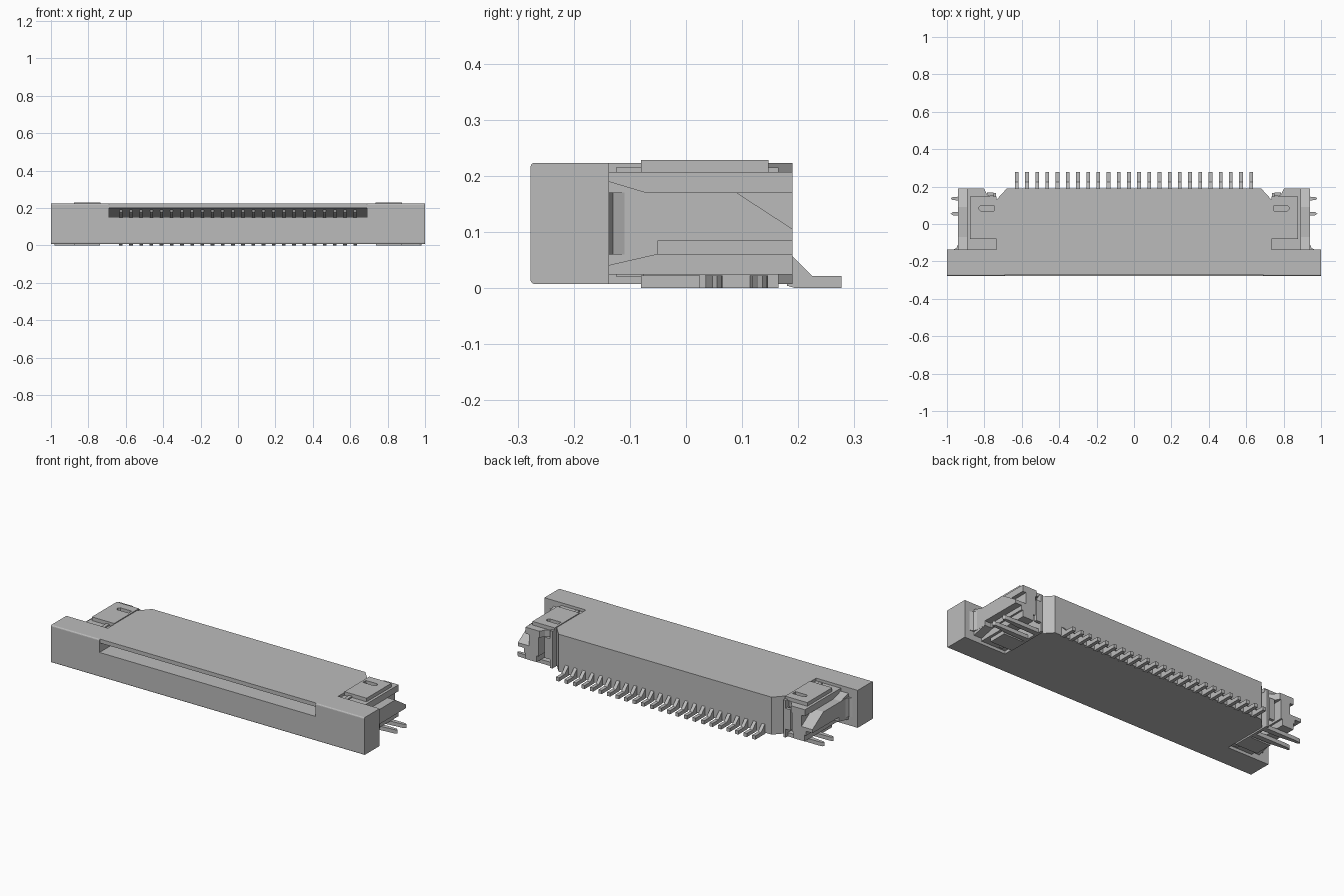
import bpy, bmesh
from mathutils import Vector

old = bpy.data.objects.get("Cube")
if old:
    bpy.data.objects.remove(old, do_unlink=True)

grey = bpy.data.materials.new("light_grey")
grey.use_nodes = True
grey.diffuse_color = (0.5, 0.5, 0.5, 1)
grey.node_tree.nodes["Principled BSDF"].inputs["Base Color"].default_value = (0.5, 0.5, 0.5, 1)


def add_prism(bm, outline, axis, low, high):
    """Extrude a 2D outline along x (outline is y,z) or along z (outline is x,y)."""
    def place(p, d):
        return Vector((d, *p)) if axis == "x" else Vector((*p, d))
    verts = [bm.verts.new(place(p, low)) for p in outline]
    face = bm.faces.new(verts)
    moved = bmesh.ops.extrude_face_region(bm, geom=[face])["geom"]
    offset = place((0, 0), high - low)
    bmesh.ops.translate(bm, verts=[g for g in moved if isinstance(g, bmesh.types.BMVert)], vec=offset)
    bmesh.ops.recalc_face_normals(bm, faces=bm.faces[:])


def finish(name, bm, mirror=False):
    mesh = bpy.data.meshes.new(name)
    bm.to_mesh(mesh)
    bm.free()
    obj = bpy.data.objects.new(name, mesh)
    bpy.context.collection.objects.link(obj)
    mesh.materials.append(grey)
    if mirror:
        obj.modifiers.new("both_ends", "MIRROR")
    return obj


def prism(name, outline, axis, low, high, mirror=False):
    bm = bmesh.new()
    add_prism(bm, outline, axis, low, high)
    return finish(name, bm, mirror)


def rect(a0, a1, b0, b1):
    return [(a0, b0), (a1, b0), (a1, b1), (a0, b1)]


def box(name, x, y, z, mirror=True):
    return prism(name, rect(*x, *y), "z", *z, mirror)


def cut(target, cutter):
    cutter.hide_render = True
    mod = target.modifiers.new("cut", "BOOLEAN")
    mod.operation, mod.solver, mod.object = "DIFFERENCE", "EXACT", cutter
    bpy.context.view_layer.objects.active = target
    bpy.ops.object.modifier_apply(modifier=mod.name)
    bpy.data.objects.remove(cutter, do_unlink=True)


# Housing: wide front bar and narrower body with clipped back corners
FRONT, BAR, BACK, LOW, HIGH = -0.277, -0.137, 0.19, 0.007, 0.223
half = [(1, FRONT), (1, BAR), (0.735, BAR), (0.735, 0.13), (0.68, BACK)]
outline = half + [(-x, y) for x, y in reversed(half)]
bm = bmesh.new()
add_prism(bm, outline, "z", LOW, HIGH)
front_edges = [e for e in bm.edges
               if all(abs(v.co.y - FRONT) < 0.001 for v in e.verts)
               and abs(e.verts[0].co.z - e.verts[1].co.z) < 0.001]
bmesh.ops.bevel(bm, geom=front_edges, offset=0.007, segments=3, profile=0.5, affect="EDGES")
housing = finish("housing", bm)

# Cable slot: flat floor, sloping ceiling and a slightly set back lip
slot = [(-0.32, 0.148), (-0.06, 0.148), (-0.06, 0.153), (-0.271, 0.2), (-0.271, 0.3), (-0.32, 0.3)]
cut(housing, prism("slot_cutter", slot, "x", -0.69, 0.69))

# Row of contacts: bent solder tails behind, thin blades in the slot
tail = [(0.18, 0.004), (0.194, 0), (0.277, 0), (0.277, 0.021),
        (0.225, 0.021), (0.19, 0.056), (0.18, 0.056)]
blade = [(-0.22, 0.178), (-0.21, 0.17), (-0.07, 0.149), (-0.07, 0.16), (-0.22, 0.195)]
tails, blades = bmesh.new(), bmesh.new()
COUNT, PITCH = 24, 0.0545
for i in range(COUNT):
    x = (i - (COUNT - 1) / 2) * PITCH
    add_prism(tails, tail, "x", x - 0.01, x + 0.01)
    add_prism(blades, blade, "x", x - 0.008, x + 0.008)
finish("solder_tails", tails)
finish("contact_blades", blades)

# End arms: outer latch arm with a flared root and a sloped tail
arm = prism("latch_arm", [(0.81, BAR), (0.968, BAR), (0.95, -0.13), (0.941, -0.11),
                          (0.94, BACK), (0.81, BACK)], "z", 0.06, 0.17)
cut(arm, prism("slope_cutter", [(0.09, 0.17), (0.25, 0.066), (0.25, 0.2), (0.09, 0.2)], "x", 0.87, 1.1))
cut(arm, prism("groove_cutter", rect(-0.05, 0.3, 0.05, 0.085), "x", 0.9, 1.1))
arm.modifiers.new("both_ends", "MIRROR")

# Arm root gussets, tapering into the rails
prism("root_gusset_top", [(BAR, 0.165), (-0.07, 0.165), (-0.07, 0.17), (BAR, 0.19)], "x", 0.85, 0.94, True)
prism("root_gusset_bottom", [(BAR, 0.04), (-0.05, 0.06), (-0.05, 0.084), (-0.11, 0.084), (BAR, 0.07)],
      "x", 0.85, 0.94, True)

# Upper and lower rails gripped by the clip
rail = [(0.735, BAR), (0.892, BAR), (0.892, BACK), (0.802, BACK), (0.787, 0.16), (0.735, 0.12)]
prism("upper_rail", rail, "z", 0.17, 0.207, True)
prism("lower_rail", [(0.735, BAR), (0.89, BAR), (0.89, -0.03), (0.735, -0.03)], "z", 0.024, 0.06, True)
box("lower_rail_strip", (0.82, 0.89), (-0.03, BACK), (0.024, 0.06))

# Metal clip: top plate with a pill slot, inner wall, tabs, base and prongs
plate = box("clip_top", (0.735, 0.877), (-0.08, 0.147), (0.207, 0.228), False)
cut(plate, prism("pill_cutter", [(0.748, 0.07), (0.82, 0.07), (0.828, 0.078), (0.828, 0.09),
                                 (0.82, 0.098), (0.748, 0.098)], "z", 0.19, 0.3))
plate.modifiers.new("both_ends", "MIRROR")
box("clip_wall", (0.737, 0.752), (-0.08, 0.165), (0, 0.215))
box("clip_back_tab", (0.752, 0.785), (0.15, 0.168), (0.05, 0.17))
box("clip_front_tab", (0.765, 0.785), (-0.125, -0.075), (0.02, 0.215))
box("clip_base", (0.737, 0.877), (-0.08, 0.025), (0, 0.022))
for place, y in (("front", 0.055), ("back", 0.136)):
    prism("clip_prong_" + place, [(0.737, y - 0.022), (0.87, y - 0.018), (0.94, y - 0.01),
                                  (0.97, y - 0.008), (0.98, y), (0.97, y + 0.008),
                                  (0.94, y + 0.01), (0.737, y + 0.01)], "z", 0, 0.022, True)
